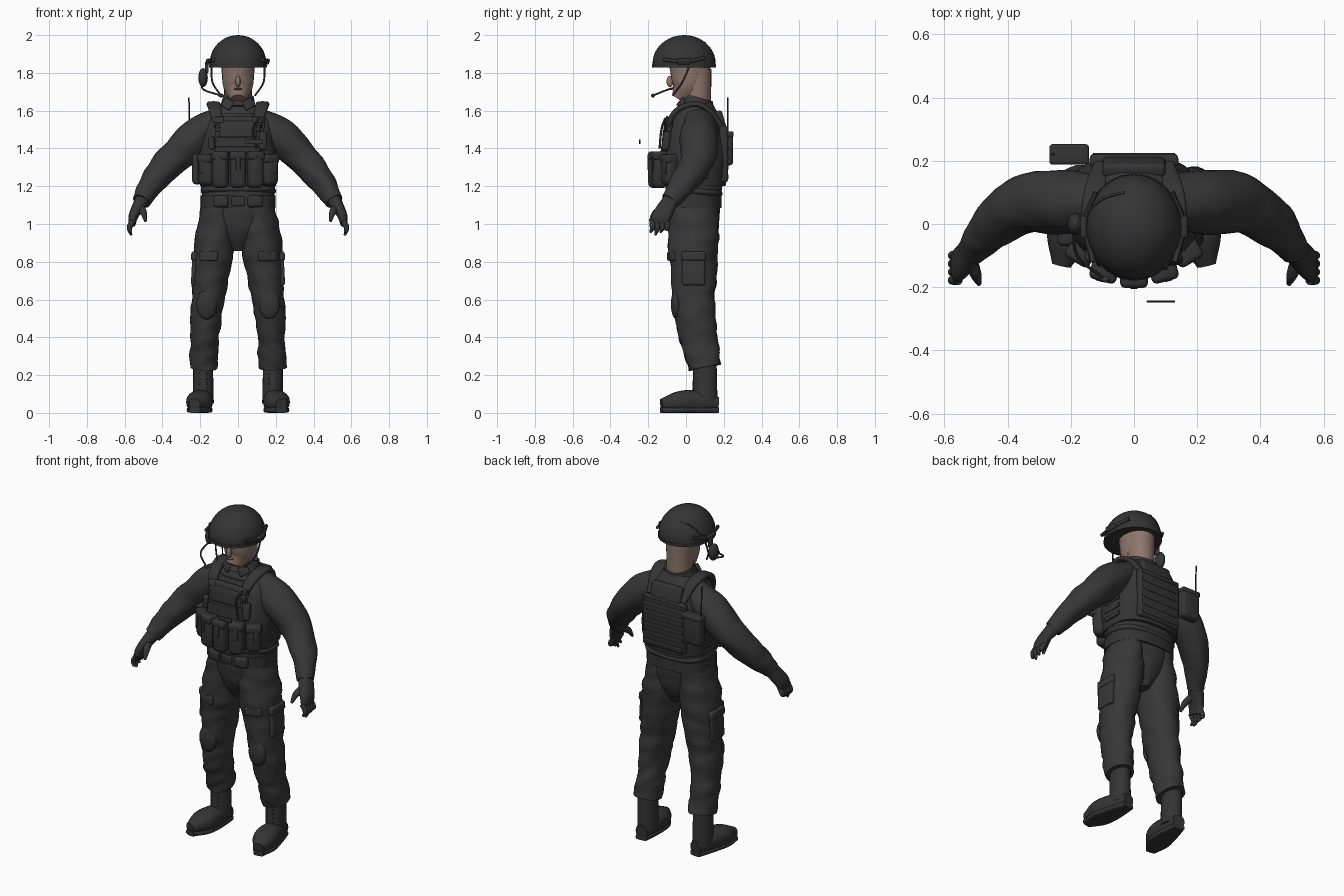
import bpy, bmesh, math
from mathutils import Vector, noise

if "Cube" in bpy.data.objects:
    bpy.data.objects.remove(bpy.data.objects["Cube"])


def material(name, *color):
    made = bpy.data.materials.new(name)
    made.use_nodes = True
    made.diffuse_color = (*color, 1)
    shader = made.node_tree.nodes["Principled BSDF"]
    shader.inputs["Base Color"].default_value = made.diffuse_color
    return made


CLOTH = material("dark cloth", .038, .038, .038)
GEAR = material("dark gear", .034, .034, .034)
SKIN = material("skin", .27, .18, .15)
LIPS = material("shaded skin", .18, .11, .09)
parts = []


def finish(bm, name, mat):
    bmesh.ops.recalc_face_normals(bm, faces=bm.faces)
    mesh = bpy.data.meshes.new(name)
    bm.to_mesh(mesh)
    bm.free()
    mesh.materials.append(mat)
    part = bpy.data.objects.new(name, mesh)
    bpy.context.collection.objects.link(part)
    parts.append(part)
    return part


def curve(rows, count):
    """Evenly sample a smooth curve through numbers or vectors."""
    rows = [rows[0] * 2 - rows[1], *rows, rows[-1] * 2 - rows[-2]]
    spans = len(rows) - 3
    samples = []
    for i in range(count + 1):
        k = min(i * spans // count, spans - 1)
        t = i * spans / count - k
        a, b, c, d = rows[k:k + 4]
        samples.append(b + (c - a) * (t / 2) + (a * 2 - b * 5 + c * 4 - d) * (t * t / 2)
                       + (b * 3 - a - c * 3 + d) * (t * t * t / 2))
    return samples


def rounded(value, power):
    """Push a sine or cosine outward, for boxier cross-sections."""
    return math.copysign(abs(value) ** (2 / power), value)


def loft(name, mat, path, widths, depths, s=1, ref=(1, 0, 0), power=2, folds=0, sides=24, count=24):
    """Skin a path with elliptical rings; s=-1 mirrors it, folds adds cloth creases."""
    centres = curve([Vector(p) for p in path], count)
    widths, depths = curve(widths, count), curve(depths, count)
    bm = bmesh.new()
    rings = []
    for i, centre in enumerate(centres):
        along = (centres[min(i + 1, count)] - centres[max(i - 1, 0)]).normalized()
        across = Vector(ref)
        across = (across - along * across.dot(along)).normalized()
        outward = along.cross(across)
        ring = []
        for k in range(sides):
            angle = math.tau * k / sides
            offset = across * widths[i] * rounded(math.cos(angle), power)
            offset += outward * depths[i] * rounded(math.sin(angle), power)
            point = centre + offset
            crease = Vector((point.x + s, point.y, point.z * 2 + point.x)) * 10
            point += offset.normalized() * folds * noise.noise(crease)
            point.x *= s
            ring.append(bm.verts.new(point))
        rings.append(ring)
    for low, high in zip(rings, rings[1:]):
        for k in range(sides):
            bm.faces.new((low[k], low[k - 1], high[k - 1], high[k]))
    bm.faces.new(rings[0])
    bm.faces.new(rings[-1])
    return finish(bm, name, mat)


def cord(name, radius, path, s=1):
    return loft(name, GEAR, path, [radius] * 2, [radius] * 2, s, ref=(1, .1, .2), sides=8, count=10)


def box(name, mat, pos, size, tilt=0, lean=0, turn=0):
    bm = bmesh.new()
    bmesh.ops.create_cube(bm, size=1)
    bmesh.ops.scale(bm, vec=size, verts=bm.verts)
    bmesh.ops.bevel(bm, geom=bm.edges[:], offset=min(size) / 3, segments=3, profile=.5, affect='EDGES')
    part = finish(bm, name, mat)
    part.location, part.rotation_euler = pos, (tilt, lean, turn)


def ball(name, mat, pos, size, floor=-1):
    """Ellipsoid, flattened below the floor."""
    bm = bmesh.new()
    bmesh.ops.create_uvsphere(bm, u_segments=32, v_segments=24, radius=1)
    for v in bm.verts:
        v.co.z = max(v.co.z, floor)
    bmesh.ops.scale(bm, vec=size, verts=bm.verts)
    finish(bm, name, mat).location = pos


# Head and neck
loft("head", SKIN, [(0, -.04, 1.66), (0, 0, 1.72), (0, .02, 1.8), (0, .02, 1.88)],
     [.04, .076, .086, .09], [.04, .08, .105, .11])
loft("neck", SKIN, [(0, .06, 1.6), (0, .055, 1.82)], [.07, .078], [.072, .08])
ball("nose", SKIN, (0, -.085, 1.755), (.013, .018, .03))
ball("mouth", LIPS, (0, -.078, 1.715), (.022, .01, .006))

# Helmet, rails and chin straps
ball("helmet", GEAR, (0, -.01, 1.85), (.15, .167, .15), floor=-.13)
loft("helmet_rim", GEAR, [(0, -.01, 1.828), (0, -.01, 1.845)], [.154, .154], [.17, .17], count=1)
for s in (1, -1):
    cord("helmet_rail", .01, [(.12, .1, 1.88), (.155, 0, 1.86), (.13, -.12, 1.87)], s)
    box("rail_mount", GEAR, (s * .157, -.01, 1.86), (.02, .07, .03), lean=s * .4)
    cord("chin_strap", .005, [(.14, .02, 1.84), (.135, -.02, 1.75), (.09, -.07, 1.68)], s)
cord("helmet_cable", .005, [(-.03, .1, 1.96), (-.1, .08, 1.935), (-.15, .03, 1.86)])

# Headset
ball("ear_cup", GEAR, (-.185, 0, 1.775), (.025, .035, .05))
box("ear_cup_arm", GEAR, (-.165, 0, 1.83), (.02, .03, .06))
cord("microphone_boom", .005, [(-.19, 0, 1.74), (-.18, -.1, 1.71), (-.09, -.175, 1.68)])
ball("microphone", GEAR, (-.09, -.175, 1.68), (.015, .01, .01))

# Jacket, collar and belt
loft("jacket", CLOTH, [(0, .04, 1.1), (0, .05, 1.3), (0, .06, 1.5), (0, .06, 1.64)],
     [.19, .2, .2, .18, .08], [.14, .15, .15, .13, .08], power=2.4, folds=.006)
loft("jacket_hem", CLOTH, [(0, .04, 1.15), (0, .045, 1.2)],
     [.18, .2, .2, .18], [.13, .15, .15, .13], power=2.5, folds=.008)
loft("collar", CLOTH, [(0, .05, 1.6), (0, .07, 1.67)], [.1, .08], [.1, .075], folds=.008)
for s in (1, -1):
    box("collar_point", CLOTH, (s * .055, -.025, 1.635), (.06, .02, .05), tilt=-.3, lean=s * -.5, turn=s * .5)
loft("belt", GEAR, [(0, .04, 1.085), (0, .04, 1.15)], [.198, .198], [.148, .148], power=2.5, count=1)
box("belt_buckle", GEAR, (0, -.105, 1.12), (.07, .02, .05))
for s in (1, -1):
    box("belt_pouch", GEAR, (s * .09, -.095, 1.12), (.08, .04, .06), turn=s * .15)

# Plate carrier with webbing and shoulder straps
loft("vest", GEAR, [(0, .05, 1.2), (0, .05, 1.4), (0, .06, 1.58)],
     [.2, .21, .18, .12], [.16, .17, .16, .12], power=2.8)
box("front_plate", GEAR, (0, -.1, 1.47), (.24, .04, .2), tilt=-.17)
box("front_flap", GEAR, (0, -.105, 1.5), (.2, .03, .09), tilt=-.17)
box("back_plate", GEAR, (0, .2, 1.37), (.28, .045, .3))
box("back_yoke", GEAR, (0, .18, 1.55), (.2, .045, .1), tilt=.28)
for row in range(6):
    z = 1.25 + row * .05
    box("back_webbing", GEAR, (0, .22, z), (.26, .01, .025))
    if row < 3:
        box("front_webbing", GEAR, (0, row * .006 - .127, z + .15), (.23, .01, .02))
        for s in (1, -1):
            box("side_webbing", GEAR, (s * .207, .06, z), (.01, .12, .025))
for s in (1, -1):
    loft("shoulder_strap", GEAR, [(.1, -.1, 1.52), (.12, -.05, 1.6), (.13, .04, 1.635), (.12, .12, 1.605),
                                  (.1, .185, 1.52)], [.026, .036, .028], [.015, .015], s, power=3)
    box("strap_buckle", GEAR, (s * .1, -.1, 1.55), (.05, .02, .035), tilt=-.4)

# Pouches fanned around the front of the vest
for place in range(-2, 3):
    outer = abs(place) == 2
    turn = place * .45
    aim = Vector((math.sin(turn), -math.cos(turn), 0))
    spot = Vector((aim.x * .21, aim.y * .2 + .04, 1.285))
    height = .16 if outer else .19
    name = "side_pouch" if outer else "magazine_pouch"
    box(name, GEAR, spot, (.085, .08, height), turn=turn * .6)
    lid = spot + Vector((0, 0, height / 2 - .02))
    box(name + "_flap", GEAR, lid, (.088, .085, .05), turn=turn * .6)
    box(name + "_tab", GEAR, lid + aim * .04 - Vector((0, 0, .04)), (.025, .01, .07), turn=turn * .6)
box("utility_pouch", GEAR, (-.215, -.03, 1.29), (.055, .08, .16))

# Chest equipment
box("chest_radio", GEAR, (.13, -.105, 1.44), (.045, .04, .1), tilt=-.15, turn=.2)
cord("chest_radio_stub", .006, [(.13, -.11, 1.48), (.14, -.1, 1.57)])
cord("chest_cord", .006, [(.11, -.11, 1.56), (.08, -.13, 1.5), (.1, -.14, 1.4)])
box("chest_light", GEAR, (-.14, -.1, 1.43), (.03, .04, .07))
box("name_patch", GEAR, (.085, -.245, 1.435), (.09, .006, .025))

# Back radio with antenna
box("back_radio", GEAR, (-.205, .22, 1.4), (.12, .06, .18))
box("back_radio_lid", GEAR, (-.205, .22, 1.475), (.125, .065, .03))
cord("antenna", .004, [(-.255, .22, 1.47), (-.26, .22, 1.67)])

for s in (1, -1):
    # Sleeve and glove
    loft("sleeve", CLOTH, [(.1, .07, 1.55), (.23, .07, 1.455), (.35, .06, 1.34), (.45, -.01, 1.22), (.51, -.085, 1.12)],
         [.08, .1, .09, .072, .047], [.07, .095, .085, .068, .048], s, ref=(0, 1, 0), folds=.009)
    loft("glove_palm", GEAR, [(.5, -.07, 1.14), (.55, -.125, 1.05), (.56, -.14, 1)],
         [.04, .05, .048], [.04, .027, .018], s, ref=(0, 1, 0), power=2.5)
    for finger in range(4):
        y = finger * .026 - .178
        tip = .94 + abs(finger - 1) * .015
        loft("finger", GEAR, [(.555, y, 1.02), (.575, y, .98), (.565, y - .01, tip)],
             [.015, .014, .006], [.015, .014, .006], s, sides=12, count=10)
    loft("thumb", GEAR, [(.52, -.11, 1.09), (.5, -.16, 1.06), (.49, -.19, 1.015)],
         [.024, .018, .007], [.024, .018, .007], s, sides=12, count=10)

    # Trouser leg with pockets and knee pad
    loft("trouser_leg", CLOTH, [(.1, .04, 1.1), (.135, .04, .8), (.17, .05, .5), (.183, .1, .24)],
         [.09, .107, .092, .075, .075], [.13, .132, .113, .102, .085], s, folds=.012, count=40)
    box("cargo_pocket", CLOTH, (s * .228, .04, .76), (.035, .12, .17), lean=s * -.05)
    box("cargo_flap", CLOTH, (s * .23, .04, .83), (.036, .13, .05), lean=s * -.05)
    box("thigh_flap", CLOTH, (s * .155, -.075, .83), (.1, .025, .05), turn=s * .3)
    ball("knee_pad", GEAR, (s * .165, -.05, .575), (.055, .03, .08))
    box("knee_pad_base", GEAR, (s * .165, -.05, .575), (.085, .03, .1))

    # Boot
    loft("boot_shaft", GEAR, [(.185, .1, .27), (.183, .1, .05)], [.052, .055], [.062, .067], s)
    loft("boot_foot", GEAR, [(.18, .17, .05), (.2, 0, .06), (.23, -.13, .045)],
         [.035, .06, .067, .03], [.035, .06, .055, .03], s, power=2.3)
    loft("boot_sole", GEAR, [(.18, .17, .015), (.2, 0, .015), (.23, -.132, .015)],
         [.035, .058, .064, .03], [.015, .015], s, power=4)
    for row in range(4):
        box("boot_lace", GEAR, (s * .184, .042, .13 + row * .025), (.05, .01, .01))

# Seat of the trousers
loft("trouser_seat", CLOTH, [(0, .04, 1.12), (0, .04, 1), (0, .045, .86)],
     [.19, .195, .13, .04], [.14, .138, .12, .07], folds=.006)

# Smooth shading with crisp edges
bpy.ops.object.select_all(action='DESELECT')
for part in parts:
    part.select_set(True)
bpy.context.view_layer.objects.active = parts[0]
bpy.ops.object.shade_smooth_by_angle(angle=math.radians(45))
